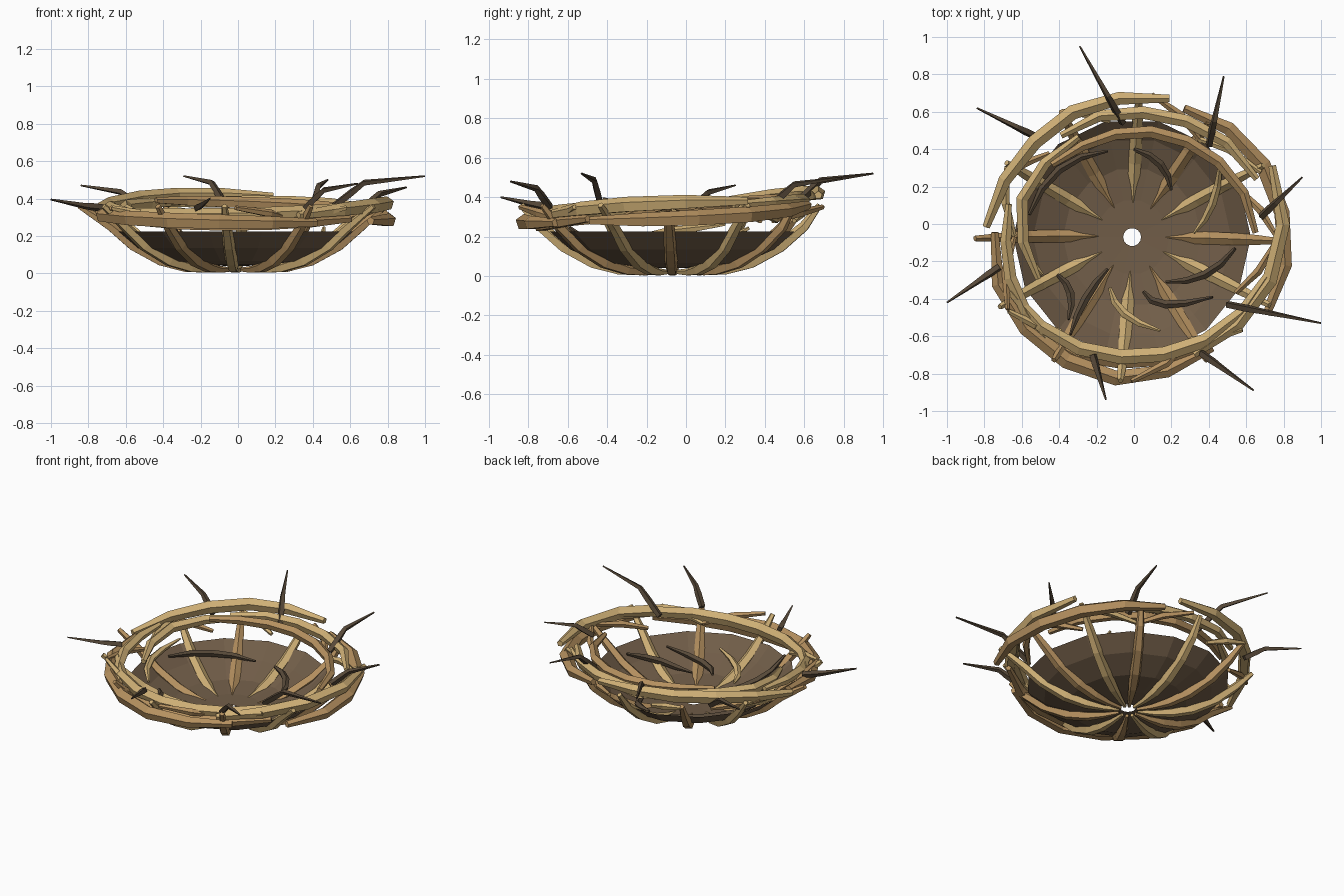
import bpy, bmesh, math, random
from mathutils import Vector

if "Cube" in bpy.data.objects:
    bpy.data.objects.remove(bpy.data.objects["Cube"])

random.seed(4)
CX, CY = -0.01, -0.07


def material(name, rgb):
    m = bpy.data.materials.new(name)
    m.diffuse_color = (*rgb, 1)
    m.use_nodes = True
    m.node_tree.nodes["Principled BSDF"].inputs["Base Color"].default_value = m.diffuse_color
    return m


TAN = material("tan_twig", (0.62, 0.43, 0.18))
BROWN = material("brown_twig", (0.46, 0.28, 0.115))
DARK = material("dark_twig", (0.095, 0.066, 0.04))
LINING = material("lining", (0.165, 0.11, 0.065))


def polar(deg, r, z):
    a = math.radians(deg)
    return Vector((CX + r * math.cos(a), CY + r * math.sin(a), z))


def make_object(name, bm, mat):
    bmesh.ops.recalc_face_normals(bm, faces=bm.faces[:])
    me = bpy.data.meshes.new(name)
    bm.to_mesh(me)
    bm.free()
    me.materials.append(mat)
    ob = bpy.data.objects.new(name, me)
    bpy.context.collection.objects.link(ob)


def twig(name, pts, radii, mat, sides=5):
    """Flat-faced stick swept along points with one radius per point."""
    pts = [Vector(p) for p in pts]
    bm = bmesh.new()
    rings = []
    for i, p in enumerate(pts):
        t = (pts[min(i + 1, len(pts) - 1)] - pts[max(i - 1, 0)]).normalized()
        side = t.cross(Vector((0, 0, 1))).normalized()
        up = side.cross(t)
        rings.append([bm.verts.new(p + radii[i] * (side * math.cos(a) + up * math.sin(a)))
                      for a in (2 * math.pi * (k + 0.25) / sides for k in range(sides))])
    for a, b in zip(rings, rings[1:]):
        for k in range(sides):
            j = (k + 1) % sides
            bm.faces.new((a[k], a[j], b[j], b[k]))
    bm.faces.new(rings[0])
    bm.faces.new(rings[-1])
    make_object(name, bm, mat)


# Bowl lining with a small hole in the bottom
PROFILE = [(0.048, 0.04), (0.2, 0.045), (0.37, 0.065), (0.53, 0.135), (0.635, 0.225)]
N = 14
bm = bmesh.new()
rows = [[bm.verts.new(polar(360 * k / N, r, z)) for k in range(N)] for r, z in PROFILE]
for a, b in zip(rows, rows[1:]):
    for k in range(N):
        j = (k + 1) % N
        bm.faces.new((a[k], a[j], b[j], b[k]))
make_object("bowl_lining", bm, LINING)


def bowl_z(r):
    for (r0, z0), (r1, z1) in zip(PROFILE, PROFILE[1:]):
        if r <= r1:
            return z0 + (z1 - z0) * (r - r0) / (r1 - r0)
    return 0.225 + (r - 0.635) * 0.85


# Radial ribs running up the bowl and poking out past the rim: angle, end radius
RIBS = [(0, 0.80), (31, 0.80), (57, 0.74), (89, 0.75), (122, 0.77), (150, 0.78),
        (178, 0.84), (206, 0.80), (236, 0.78), (267, 0.77), (301, 0.77), (335, 0.82)]
for i, (deg, end) in enumerate(RIBS):
    skew = random.uniform(-3, 3)
    path = [(0.06, 0.02), (0.16, 0.02), (0.27, 0.033), (0.4, 0.07), (0.55, 0.15),
            (0.67, 0.25), (end, 0.36)]
    twig("rib_%d" % i, [polar(deg + skew * k / 6, r, z) for k, (r, z) in enumerate(path)],
         [0.012, 0.02, 0.031, 0.036, 0.034, 0.028, 0.016], (BROWN, TAN)[i % 2])

# Rim branches: start/end angle, start/mid/end radius, start/mid/end height, thickness
RIM = [
    (176, 75, 0.79, 0.73, 0.76, 0.33, 0.41, 0.41, 0.042, TAN),
    (138, 2, 0.57, 0.575, 0.67, 0.39, 0.37, 0.33, 0.034, BROWN),
    (68, -30, 0.74, 0.81, 0.84, 0.36, 0.30, 0.28, 0.044, BROWN),
    (27, -62, 0.83, 0.77, 0.70, 0.38, 0.36, 0.31, 0.042, TAN),
    (204, 346, 0.71, 0.645, 0.77, 0.33, 0.31, 0.37, 0.042, TAN),
    (178, 306, 0.74, 0.76, 0.73, 0.33, 0.28, 0.27, 0.044, BROWN),
    (204, 118, 0.55, 0.61, 0.61, 0.31, 0.36, 0.38, 0.034, TAN),
    (125, 25, 0.67, 0.68, 0.74, 0.37, 0.38, 0.36, 0.036, TAN),
    (225, 325, 0.72, 0.68, 0.74, 0.27, 0.26, 0.29, 0.038, BROWN),
    (165, 232, 0.68, 0.69, 0.72, 0.37, 0.34, 0.29, 0.034, TAN),
]
for i, (a0, a1, r0, rm, r1, z0, zm, z1, th, mat) in enumerate(RIM):
    n = max(4, round(abs(a1 - a0) / 20))
    pts, rad = [], []
    for k in range(n + 1):
        t = k / n
        w0, wm, w1 = (1 - t) * (1 - 2 * t), 4 * t * (1 - t), t * (2 * t - 1)
        pts.append(polar(a0 + (a1 - a0) * t,
                         w0 * r0 + wm * rm + w1 * r1 + random.uniform(-0.012, 0.012),
                         w0 * z0 + wm * zm + w1 * z1))
        rad.append(th * (0.5 + 0.5 * math.sin(math.pi * t) ** 0.6))
    twig("rim_branch_%d" % i, pts, rad, mat)

# Short sticks tucked slantwise across the rim
for i, deg in enumerate([12, 42, 68, 110, 146, 165, 195, 222, 285, 310, 345]):
    s = random.choice((-1, 1)) * random.uniform(9, 16)
    twig("rim_stick_%d" % i,
         [polar(deg - s, 0.63, 0.28), polar(deg, 0.70, 0.32), polar(deg + s, 0.77, 0.35)],
         [0.013, 0.023, 0.013], (BROWN, TAN)[i % 2])

# Thin spikes that kink upward and stick out: base xy, tip xyz
SPIKES = [
    (-0.06, 0.54, -0.29, 0.95, 0.52), (0.40, 0.42, 0.48, 0.79, 0.50),
    (-0.51, 0.46, -0.84, 0.62, 0.47), (-0.72, -0.23, -1.00, -0.42, 0.395),
    (-0.22, -0.70, -0.15, -0.94, 0.40), (0.36, -0.69, 0.64, -0.89, 0.48),
    (0.50, -0.43, 1.00, -0.53, 0.52), (0.68, 0.04, 0.90, 0.25, 0.46),
]
for i, (bx, by, tx, ty, tz) in enumerate(SPIKES):
    base, tip = Vector((bx, by, 0.35)), Vector((tx, ty, tz))
    kink = base.lerp(tip, 0.35)
    kink.z = tz - 0.035
    twig("spike_%d" % i, [base, base.lerp(kink, 0.6), kink, tip],
         [0.02, 0.021, 0.017, 0.005], DARK, 4)

# Curved twigs lying inside the bowl: three xy points each
INNER = [
    (-0.56, 0.05, -0.40, 0.29, -0.14, 0.39), (0.0, 0.40, 0.14, 0.32, 0.20, 0.18),
    (0.46, 0.32, 0.42, 0.11, 0.32, -0.05), (0.54, -0.13, 0.38, -0.27, 0.17, -0.31),
    (0.05, -0.36, 0.17, -0.43, 0.42, -0.39), (-0.13, -0.34, -0.05, -0.48, 0.14, -0.57),
    (-0.14, -0.24, -0.26, -0.40, -0.34, -0.59), (-0.41, -0.27, -0.34, -0.37, -0.35, -0.51),
    (-0.49, -0.27, -0.60, -0.08, -0.58, 0.20),
]
for i, c in enumerate(INNER):
    a, b, d = Vector(c[0:2]), Vector(c[2:4]), Vector(c[4:6])
    pts = []
    for k in range(5):
        t = k / 4
        p = a * (1 - t) * (1 - 2 * t) + b * 4 * t * (1 - t) + d * t * (2 * t - 1)
        pts.append((p.x, p.y, bowl_z((p - Vector((CX, CY))).length) + 0.04))
    twig("inner_twig_%d" % i, pts, [0.009, 0.02, 0.023, 0.019, 0.007],
         TAN if i in (2, 5, 8) else DARK)
